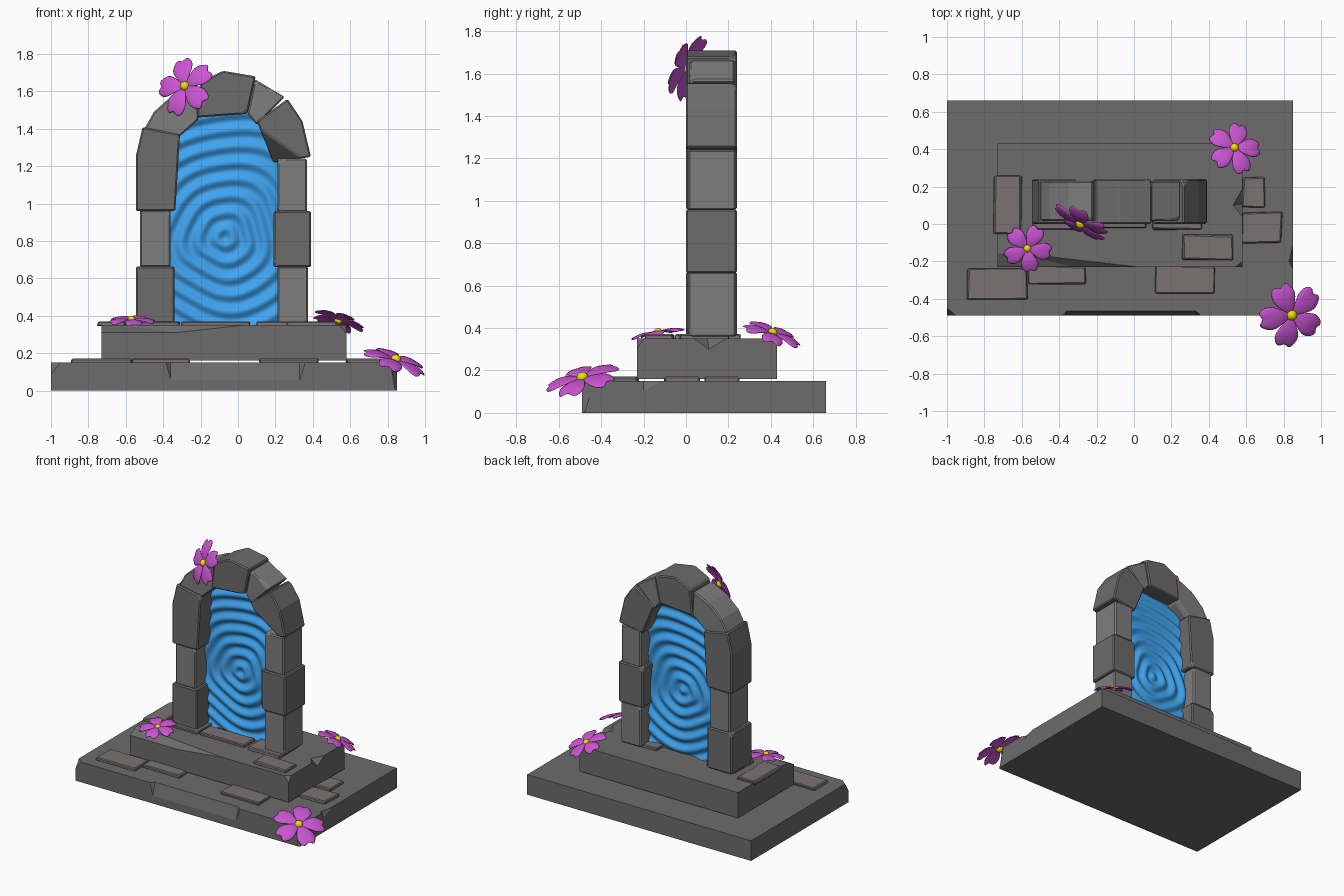
import bpy, bmesh, math, random
from mathutils import Vector

if "Cube" in bpy.data.objects:
    bpy.data.objects.remove(bpy.data.objects["Cube"])

random.seed(4)


def material(name, rgb):
    m = bpy.data.materials.new(name)
    m.diffuse_color = (*rgb, 1)
    m.use_nodes = True
    m.node_tree.nodes["Principled BSDF"].inputs["Base Color"].default_value = m.diffuse_color
    return m


STONE = material("stone", (0.15, 0.15, 0.15))
STONE_LIGHT = material("stone_light", (0.21, 0.21, 0.21))
TILE = material("tile", (0.2, 0.17, 0.17))
WATER = material("water", (0.05, 0.37, 0.87))
PETAL = material("petal", (0.6, 0.09, 0.65))
POLLEN = material("pollen", (0.85, 0.75, 0.0))


def finish(bm, name, mat):
    bmesh.ops.recalc_face_normals(bm, faces=bm.faces)
    me = bpy.data.meshes.new(name)
    bm.to_mesh(me)
    bm.free()
    me.materials.append(mat)
    ob = bpy.data.objects.new(name, me)
    bpy.context.collection.objects.link(ob)
    return ob


def hull(points):
    bm = bmesh.new()
    for p in points:
        bm.verts.new(p)
    bmesh.ops.convex_hull(bm, input=bm.verts)
    bmesh.ops.dissolve_limit(bm, angle_limit=0.01, verts=bm.verts, edges=bm.edges)
    return bm


def box_points(x0, x1, y0, y1, z0, z1):
    return [(x, y, z) for x in (x0, x1) for y in (y0, y1) for z in (z0, z1)]


def knock_corners(bm, count, depth):
    # slice off a few random corners
    mid = sum((v.co for v in bm.verts), Vector()) / len(bm.verts)
    for co in random.sample([v.co.copy() for v in bm.verts], count):
        d = co - mid
        n = Vector([math.copysign(random.uniform(0.4, 1), c) for c in d]).normalized()
        bmesh.ops.bisect_plane(bm, geom=bm.verts[:] + bm.edges[:] + bm.faces[:],
                               plane_co=co - n * depth, plane_no=n, clear_outer=True)
        bmesh.ops.holes_fill(bm, edges=[e for e in bm.edges if e.is_boundary])


def bevel(ob, width):
    m = ob.modifiers.new("bevel", "BEVEL")
    m.width, m.segments, m.limit_method = width, 1, "ANGLE"


def chip(ob, points):
    # carve a wedge out of a slab edge
    cutter = finish(hull(points), "chip_cutter", STONE)
    m = ob.modifiers.new("chip", "BOOLEAN")
    m.operation, m.solver, m.object = "DIFFERENCE", "EXACT", cutter
    bpy.context.view_layer.objects.active = ob
    bpy.ops.object.modifier_apply(modifier=m.name)
    bpy.data.objects.remove(cutter)


# stepped plinth with chipped edges
base = finish(hull(box_points(-1, 0.85, -0.49, 0.66, 0, 0.15)), "base_slab", STONE)
chip(base, [(-0.42, -0.52, 0.17), (0.4, -0.52, 0.17), (-0.36, -0.46, 0.17),
            (0.33, -0.46, 0.17), (-0.36, -0.5, 0.02), (0.33, -0.5, 0.02)])
chip(base, [(-1.02, -0.51, 0.03), (-0.91, -0.51, 0.17), (-1.02, -0.42, 0.17), (-1.03, -0.52, 0.17)])
chip(base, [(0.87, -0.51, -0.02), (0.87, -0.51, 0.17), (0.8, -0.51, 0.17),
            (0.87, -0.4, 0.17), (0.83, -0.51, -0.02), (0.87, -0.46, -0.02)])
chip(base, [(0.87, -0.3, 0.17), (0.87, 0.0, 0.17), (0.82, -0.2, 0.17), (0.87, -0.2, 0.06)])

step = finish(hull(box_points(-0.73, 0.58, -0.23, 0.43, 0.16, 0.35)), "step_slab", STONE)
chip(step, [(-0.75, -0.25, 0.37), (-0.75, -0.12, 0.37), (-0.25, -0.2, 0.37),
            (0.38, -0.25, 0.37), (-0.75, -0.25, 0.3), (-0.25, -0.25, 0.3)])
chip(step, [(0.6, 0.0, 0.36), (0.6, 0.24, 0.36), (0.52, 0.1, 0.36), (0.6, 0.11, 0.28)])
chip(step, [(0.6, -0.25, 0.37), (0.5, -0.25, 0.37), (0.6, -0.17, 0.37), (0.6, -0.25, 0.25)])

# thin paving tiles: x0, x1, y0, y1, bottom z
tiles = [(-0.89, -0.57, -0.40, -0.24, 0.145), (-0.57, -0.26, -0.32, -0.225, 0.145),
         (0.11, 0.43, -0.37, -0.225, 0.145), (0.58, 0.70, 0.09, 0.25, 0.145),
         (0.58, 0.79, -0.10, 0.06, 0.145), (0.26, 0.53, -0.19, -0.06, 0.345),
         (-0.75, -0.60, -0.05, 0.26, 0.345), (-0.54, -0.31, -0.03, 0.2, 0.345),
         (-0.30, 0.06, -0.02, 0.11, 0.345), (0.10, 0.36, -0.03, 0.2, 0.345)]
for x0, x1, y0, y1, z in tiles:
    bm = hull(box_points(x0, x1, y0, y1, z, z + 0.026))
    for v in bm.verts:
        v.co += Vector((random.uniform(-0.006, 0.006), random.uniform(-0.006, 0.006), 0))
    bevel(finish(bm, "paving_tile", TILE), 0.006)

# arch stones: front outline (x, z), front y, back y, corners knocked off


def rect(x0, x1, z0, z1):
    return [(x0, z0), (x1, z0), (x1, z1), (x0, z1)]


stones = [
    (rect(-0.545, -0.34, 0.36, 0.665), 0, 0.24, STONE),
    (rect(-0.525, -0.36, 0.66, 0.965), 0.01, 0.235, STONE_LIGHT),
    ([(-0.545, 0.96), (-0.335, 0.96), (-0.335, 1.24), (-0.31, 1.37),
      (-0.51, 1.41), (-0.545, 1.26)], 0, 0.24, STONE),
    ([(-0.5, 1.40), (-0.31, 1.36), (-0.21, 1.45), (-0.22, 1.64),
      (-0.35, 1.58), (-0.45, 1.49)], 0.015, 0.23, STONE_LIGHT),
    ([(-0.22, 1.46), (-0.2, 1.65), (-0.08, 1.71), (0.095, 1.68),
      (0.05, 1.48), (-0.08, 1.50)], 0, 0.24, STONE),
    ([(0.09, 1.665), (0.25, 1.57), (0.1, 1.42), (0.05, 1.48)], 0.015, 0.23, STONE_LIGHT),
    ([(0.265, 1.56), (0.345, 1.44), (0.39, 1.25), (0.19, 1.22),
      (0.17, 1.34), (0.10, 1.44)], 0, 0.24, STONE),
    (rect(0.21, 0.37, 0.955, 1.24), 0.01, 0.235, STONE_LIGHT),
    (rect(0.19, 0.39, 0.66, 0.96), 0, 0.24, STONE),
    (rect(0.21, 0.375, 0.36, 0.665), 0.01, 0.235, STONE_LIGHT),
]
for outline, y0, y1, mat in stones:
    bm = hull([(x, y, z) for x, z in outline for y in (y0, y1)])
    knock_corners(bm, 2, 0.014)
    bevel(finish(bm, "arch_stone", mat), 0.008)

# rippling water sheet filling the arch
bm = bmesh.new()
NX, NZ = 60, 110
rows = []
for j in range(NZ + 1):
    z = 0.35 + 1.165 * j / NZ
    half = 0.295 if z < 1.2 else 0.295 * max(0.12, 1 - ((z - 1.2) / 0.33) ** 2.4) ** 0.5
    row = []
    for i in range(NX + 1):
        x = -0.075 + half * (2 * i / NX - 1)
        dx, dz = x + 0.07, z - 0.82
        a = math.atan2(dz, dx)
        r = math.hypot(dx, dz) * (1 + 0.05 * math.sin(3 * a + 1) + 0.03 * math.sin(5 * a))
        row.append(bm.verts.new((x, 0.135 + 0.011 * math.cos(r * math.tau / 0.088), z)))
    rows.append(row)
for a, b in zip(rows, rows[1:]):
    for i in range(NX):
        bm.faces.new((a[i], a[i + 1], b[i + 1], b[i]))
for f in bm.faces:
    f.smooth = True
finish(bm, "portal_water", WATER)

# five-petal flowers with notched petals
WIDTH = (0.05, 0.16, 0.28, 0.37, 0.37, 0.27)
LENGTH = (0.95, 1.04, 0.86, 1.04, 0.95)


def flower(center, normal, radius, start):
    rot = Vector((0, 0, 1)).rotation_difference(Vector(normal))
    bm = bmesh.new()
    for k in range(5):
        a = math.radians(start + 72 * k)
        grid = []
        for i, w in enumerate(WIDTH):
            u = i / 5
            row = []
            for c, length in enumerate(LENGTH):
                v = (c - 2) / 2
                px, py = u * (length if i > 3 else 1 + (length - 1) * u), v * w
                pz = 0.1 * math.sin(math.pi * u) - 0.09 * v * v * u + 0.02
                row.append(bm.verts.new(radius * Vector((px * math.cos(a) - py * math.sin(a),
                                                         px * math.sin(a) + py * math.cos(a), pz))))
            grid.append(row)
        for p, q in zip(grid, grid[1:]):
            for c in range(4):
                bm.faces.new((p[c], q[c], q[c + 1], p[c + 1])).smooth = True
    ob = finish(bm, "flower_petals", PETAL)
    s = ob.modifiers.new("thickness", "SOLIDIFY")
    s.thickness, s.offset = 0.05 * radius, 0
    ob.modifiers.new("smooth", "SUBSURF").levels = 1
    ob.modifiers["smooth"].render_levels = 1
    bm = bmesh.new()
    bmesh.ops.create_uvsphere(bm, u_segments=12, v_segments=8, radius=radius * 0.16)
    for f in bm.faces:
        f.smooth = True
    core = finish(bm, "flower_center", POLLEN)
    for o, lift in ((ob, 0), (core, 0.06 * radius)):
        o.rotation_mode = "QUATERNION"
        o.rotation_quaternion = rot
        o.location = Vector(center) + rot @ Vector((0, 0, lift))


flower((-0.28, 0.01, 1.625), (-0.5, -0.85, 0.35), 0.165, 78)
flower((-0.57, -0.13, 0.372), (0, -0.18, 1), 0.13, 62)
flower((0.535, 0.405, 0.37), (0.3, 0.36, 1), 0.145, 75)
flower((0.84, -0.485, 0.155), (0.36, -0.28, 1), 0.18, 115)
